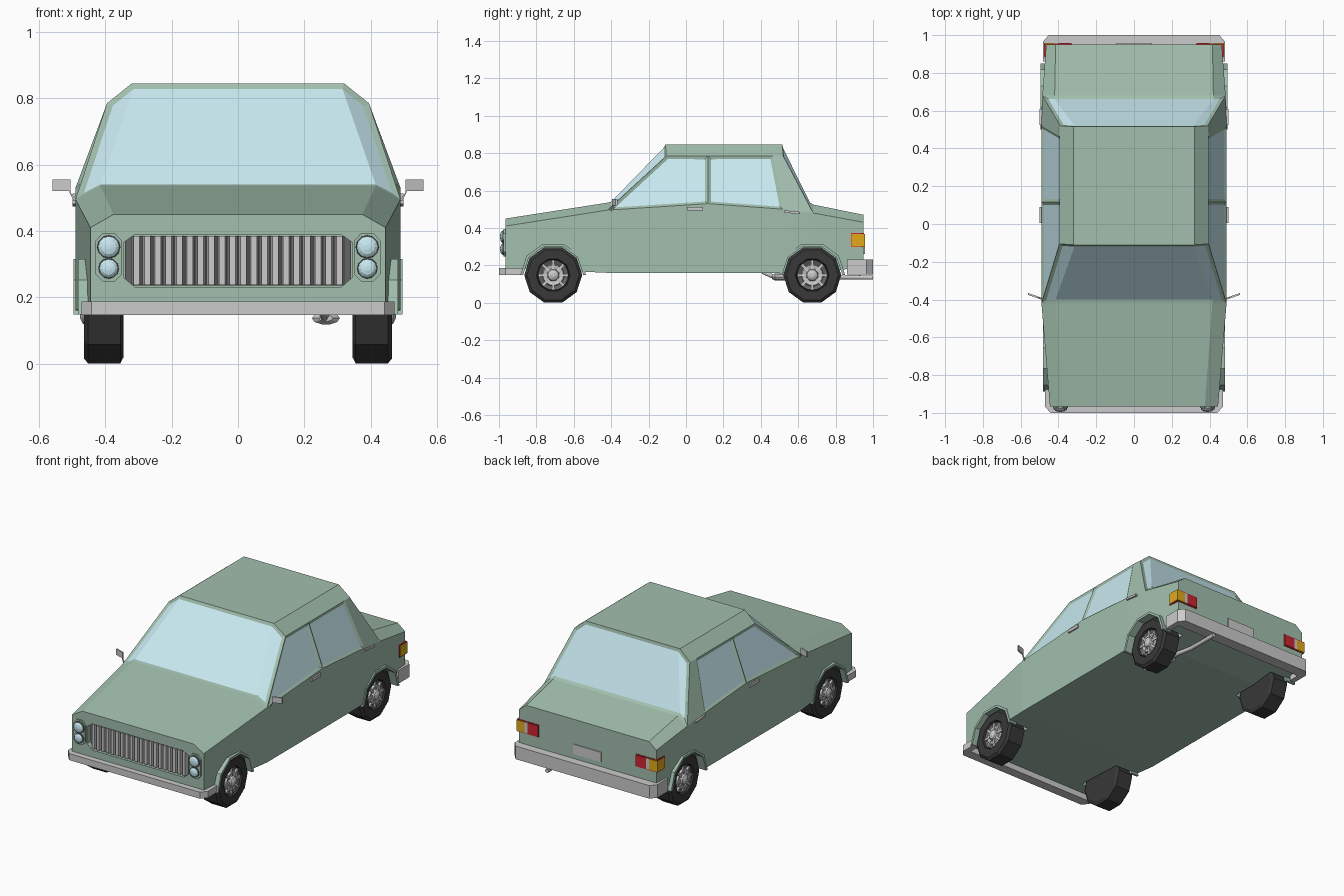
import bpy, bmesh, math
from mathutils import Vector

if "Cube" in bpy.data.objects:
    bpy.data.objects.remove(bpy.data.objects["Cube"])

COLORS = {
    "green": (0.36, 0.52, 0.42, 1), "glass": (0.58, 0.82, 0.88, 1), "black": (0.04, 0.04, 0.04, 1),
    "dark": (0.13, 0.13, 0.13, 1), "red": (0.6, 0.02, 0.03, 1), "amber": (0.75, 0.4, 0.01, 1),
}
MATS = {}
for key, col in COLORS.items():
    MATS[key] = bpy.data.materials.new(key)
    MATS[key].diffuse_color = col


def finish(name, bm, color=None, mirror=False):
    bmesh.ops.recalc_face_normals(bm, faces=bm.faces[:])
    me = bpy.data.meshes.new(name)
    bm.to_mesh(me)
    bm.free()
    ob = bpy.data.objects.new(name, me)
    bpy.context.collection.objects.link(ob)
    if color:
        me.materials.append(MATS[color])
    if mirror:
        ob.modifiers.new("mirror", "MIRROR")
    return ob


def loft(name, rings, color=None, mirror=False):
    bm = bmesh.new()
    vs = [[bm.verts.new(p) for p in r] for r in rings]
    n = len(rings[0])
    for a, b in zip(vs, vs[1:]):
        for i in range(n):
            bm.faces.new((a[i], a[(i + 1) % n], b[(i + 1) % n], b[i]))
    bm.faces.new(vs[0])
    bm.faces.new(vs[-1][::-1])
    return finish(name, bm, color, mirror)


def prism(name, pts, lo, hi, axis, color=None, mirror=False):
    place = {"x": lambda p, d: (d, p[0], p[1]), "y": lambda p, d: (p[0], d, p[1]),
             "z": lambda p, d: (p[0], p[1], d)}[axis]
    return loft(name, [[place(p, d) for p in pts] for d in (lo, hi)], color, mirror)


def box(name, x, y, z, color=None, mirror=False):
    return prism(name, [(x[0], y[0]), (x[1], y[0]), (x[1], y[1]), (x[0], y[1])], *z, "z", color, mirror)


def arc(cy, cz, r, n, start=0, count=None):
    return [(cy + r * math.cos(math.tau * (i / n) + start), cz + r * math.sin(math.tau * (i / n) + start))
            for i in range(count or n)]


def lathe(name, prof, c, n, axis, color=None, mirror=False):
    rings = []
    for d, r in prof:
        ring = arc(c[0], c[1], r, n)
        rings.append([(d, u, v) if axis == "x" else (u, d, v) for u, v in ring])
    return loft(name, rings, color, mirror)


def cut(target, cutter):
    cutter.hide_render = True
    m = target.modifiers.new("cut", "BOOLEAN")
    m.operation, m.object, m.solver = "DIFFERENCE", cutter, "EXACT"
    bpy.context.view_layer.objects.active = target
    bpy.ops.object.modifier_apply(modifier=m.name)
    bpy.data.objects.remove(cutter)


# Lower body: y, half width, floor z, belt z, top half width, top z
stations = [(-0.965, .445, .185, .41, .375, .45), (-0.42, .49, .16, .495, .415, .535),
            (.117, .49, .16, .53, .42, .53), (.52, .49, .16, .50, .42, .50),
            (.68, .485, .16, .48, .42, .525), (.95, .465, .19, .43, .415, .47)]
body = loft("body", [[(-w, y, f), (-w, y, b), (-t, y, z), (t, y, z), (w, y, b), (w, y, f)]
                     for y, w, f, b, t, z in stations], "green")

# Wheel wells and grille recess
WHEELS = {"front": (-0.71, .482), "rear": (.675, .496)}
WZ = .148
for cy, _ in WHEELS.values():
    for s in (-1, 1):
        cut(body, prism("well_cutter", arc(cy, WZ, .163, 10), s * .33, s * .6, "x"))
grille = [(-.345, .26), (-.31, .23), (.31, .23), (.345, .26), (.345, .365), (.31, .39), (-.31, .39), (-.345, .365)]
cut(body, prism("grille_cutter", grille, -1.0, -.93, "y"))

# Cabin with inset glass
half = [(.49, -.42, .495), (.49, .117, .53), (.49, .52, .50), (.485, .68, .48),
        (.395, -.105, .785), (.395, .117, .785), (.395, .465, .785), (.39, .52, .785),
        (.32, -.11, .845), (.32, .515, .845), (.415, -.42, .535), (.42, .68, .525)]
bm = bmesh.new()
v = [bm.verts.new((s * x, y, z)) for s in (1, -1) for x, y, z in half]
face = lambda idx: bm.faces.new([v[i] for i in idx])
front, back, side = [face((10, 8, 20, 22))], [face((9, 11, 23, 21))], []
face((8, 9, 21, 20))
face((10, 0, 1, 2, 3, 11, 23, 15, 14, 13, 12, 22))
for o in (0, 12):
    f = lambda *idx: face([i + o for i in idx])
    side += [f(0, 1, 5, 4), f(1, 2, 6, 5)]
    f(2, 3, 7, 6)
    f(4, 5, 6, 7, 9, 8)
    front.append(f(10, 0, 4, 8))
    back.append(f(3, 11, 9, 7))
bmesh.ops.recalc_face_normals(bm, faces=bm.faces[:])
for group in (front, back):
    bmesh.ops.inset_region(bm, faces=group, thickness=.018, depth=-.008, use_boundary=True, use_even_offset=True)
bmesh.ops.inset_individual(bm, faces=side, thickness=.016, depth=-.008, use_even_offset=True)
for g in front + back + side:
    g.material_index = 1
cabin = finish("cabin", bm, "green")
cabin.data.materials.append(MATS["glass"])

# Wheels and arch lips
for end, (cy, xo) in WHEELS.items():
    lathe(end + "_tyre", [(.345, .135), (.355, .155), (.452, .155), (.464, .14), (.464, .09), (.445, .085)],
          (cy, WZ), 10, "x", "black", True)
    lathe(end + "_rim", [(.44, .084), (.455, .08), (.447, .062)], (cy, WZ), 20, "x", "dark", True)
    lathe(end + "_hub", [(.44, .062), (.458, .055), (.452, .034), (.468, .028), (.476, .012)],
          (cy, WZ), 16, "x", None, True)
    for k in range(8):
        a = math.tau * k / 8
        c, s = math.cos(a), math.sin(a)
        spoke = [(cy + r * c - w * s, WZ + r * s + w * c)
                 for r, w in ((.03, -.007), (.078, -.007), (.078, .007), (.03, .007))]
        prism(end + "_spoke", spoke, .445, .46, "x", None, True)
    lip = arc(cy, WZ, .176, 10, 0, 6) + arc(cy, WZ, .161, 10, 0, 6)[::-1]
    prism(end + "_arch_lip", lip, .43, xo, "x", "green", True)

# Grille slats
box("grille_back", (-.34, .34), (-.935, -.93), (.235, .385), "dark")
for i in range(10):
    x = .016 + i * .0322
    prism("grille_slat", [(x - .014, -.935), (x - .009, -.962), (x + .009, -.962), (x + .014, -.935)],
          .237, .385, "z", None, True)

# Headlights
pod = [(.35, .27), (.372, .247), (.408, .247), (.43, .27), (.43, .37), (.408, .394), (.372, .394), (.35, .37)]
prism("headlight_pod", pod, -.975, -.95, "y", "green", True)
for z, r in ((.352, .032), (.287, .028)):
    lathe("headlight_rim", [(-.96, r + .004), (-.982, r + .003)], (.39, z), 12, "y", "dark", True)
    lathe("headlight", [(-.97, r), (-.984, r), (-.991, r * .7), (-.994, r * .25)], (.39, z), 12, "y", "glass", True)

# Tail lights and plate
box("tail_light_case", (.328, .474), (.882, .953), (.297, .373), "red", True)
box("tail_light_red", (.33, .40), (.93, .957), (.302, .368), "red", True)
box("tail_light_white", (.40, .42), (.93, .957), (.302, .368), None, True)
box("tail_light_amber", (.42, .477), (.886, .957), (.302, .368), "amber", True)
box("plate", (-.095, .095), (.94, .956), (.26, .32))


# Bumpers: wrapped round the corners
def bumper(name, w, s, y_end, y_in, z):
    out = [(w, s * y_end), (w, s * .965), (w - .03, s * 1.0)]
    inn = [(w - .035, s * y_in), (w - .035, s * y_end)]
    pts = out + [(-x, y) for x, y in out[::-1]] + [(-x, y) for x, y in inn[::-1]] + inn
    prism(name, pts, *z, "z")


bumper("front_bumper", .472, -1, .875, .94, (.147, .187))
bumper("rear_bumper", .482, 1, .86, .93, (.15, .23))

# Mirrors and door handles
stem = [(.485, .49), (.505, .515), (.505, .555), (.56, .555), (.56, .52), (.51, .52), (.495, .49)]
loft("mirror", [[(x, -.402 + (x - .485) * .35 + d, z) for x, z in stem] for d in (0, .01)], None, True)
box("front_handle", (.48, .499), (.005, .09), (.494, .513), None, True)
prism("rear_handle", [(.525, .482), (.61, .474), (.61, .486), (.525, .494)], .48, .499, "x", None, True)

# Exhaust pipe and silencer
curve = bpy.data.curves.new("exhaust_pipe", "CURVE")
curve.dimensions, curve.bevel_depth, curve.bevel_resolution, curve.use_fill_caps = "3D", .013, 1, True
sp = curve.splines.new("POLY")
path = [(.26, .41, .165), (.26, .47, .138), (.26, .7, .137), (.24, .8, .137), (.24, 1.0, .135)]
sp.points.add(len(path) - 1)
for p, co in zip(sp.points, path):
    p.co = (*co, 1)
bpy.context.collection.objects.link(bpy.data.objects.new("exhaust_pipe", curve))
muffler = lathe("silencer", [(.46, .015), (.475, .03), (.64, .03), (.66, .015)], (0, 0), 10, "y")
muffler.scale = (1.4, 1, .65)
muffler.location = (.265, 0, .137)

for m in bpy.data.materials:
    if m.users and not m.is_grease_pencil:
        m.use_nodes = True
        m.node_tree.nodes["Principled BSDF"].inputs["Base Color"].default_value = m.diffuse_color
